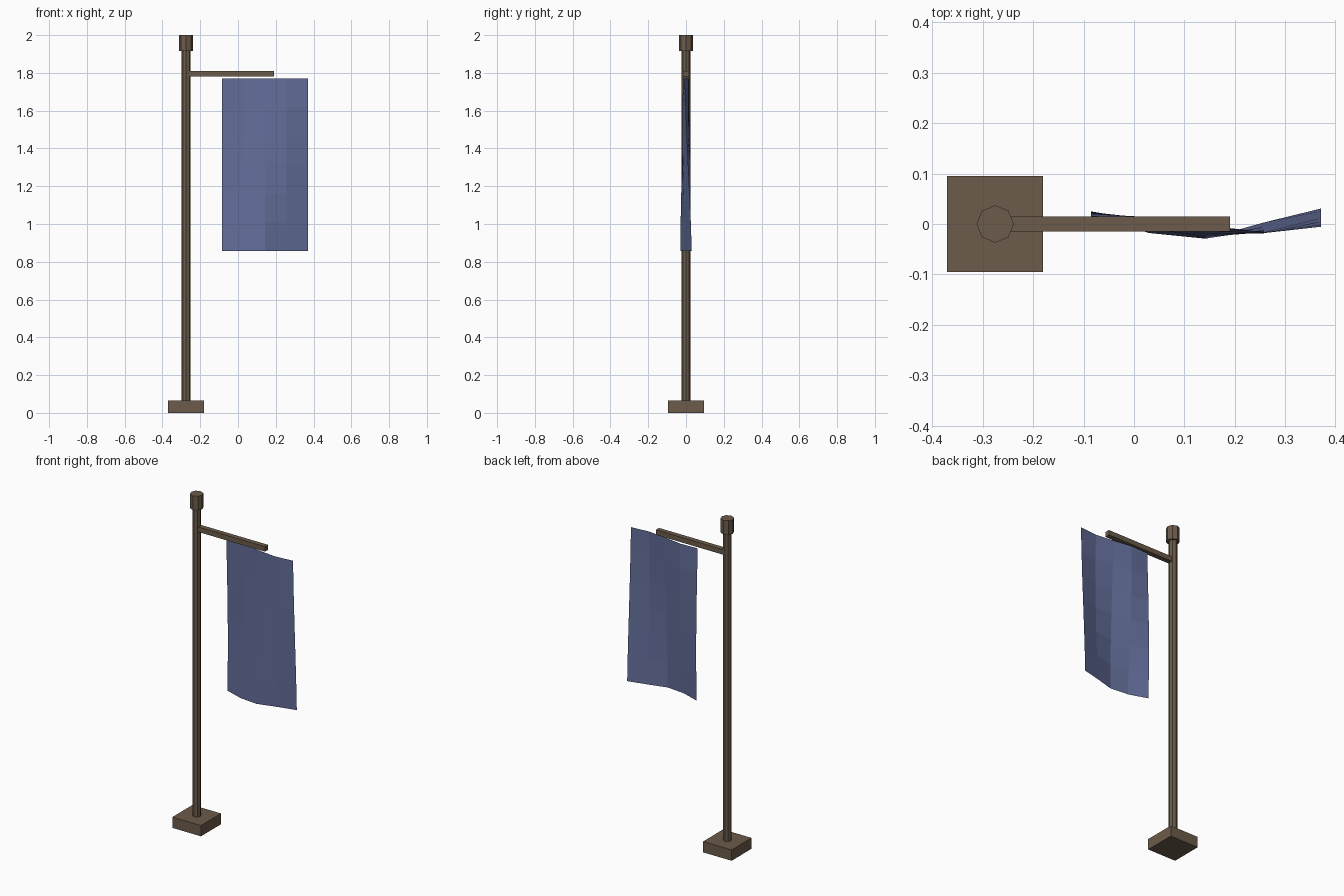
import bpy, bmesh, math

if "Cube" in bpy.data.objects:
    bpy.data.objects.remove(bpy.data.objects["Cube"])

POLE_X = -0.275


def material(name, rgb):
    m = bpy.data.materials.new(name)
    m.diffuse_color = (*rgb, 1)
    m.use_nodes = True
    m.node_tree.nodes["Principled BSDF"].inputs["Base Color"].default_value = m.diffuse_color
    return m


wood = material("brown_wood", (0.15, 0.105, 0.068))
cloth = material("blue_cloth", (0.125, 0.155, 0.32))


def box(name, x0, x1, half_y, z0, z1):
    bpy.ops.mesh.primitive_cube_add(size=1, location=((x0 + x1) / 2, 0, (z0 + z1) / 2))
    ob = bpy.context.object
    ob.name = name
    ob.scale = (x1 - x0, 2 * half_y, z1 - z0)
    ob.data.materials.append(wood)


def post(name, radius, z0, z1):
    bpy.ops.mesh.primitive_cylinder_add(vertices=8, radius=radius, depth=z1 - z0,
                                        location=(POLE_X, 0, (z0 + z1) / 2))
    ob = bpy.context.object
    ob.name = name
    ob.data.materials.append(wood)


# Wooden stand
box("base", -0.37, -0.18, 0.095, 0, 0.065)
post("pole", 0.024, 0.05, 1.93)
post("pole_cap", 0.037, 1.915, 2.0)
box("cross_arm", -0.265, 0.19, 0.015, 1.78, 1.81)

# Rippled banner sheet: the wave grows and shifts towards the hem
COLS, ROWS = 4, 6
bm = bmesh.new()
grid = []
for r in range(ROWS + 1):
    t = r / ROWS
    amp = 0.016 + 0.015 * t
    row = []
    for c in range(COLS + 1):
        phase = math.radians(40 + 75 * c + 100 * t)
        row.append(bm.verts.new((-0.085 + 0.455 * c / COLS,
                                 amp * math.sin(phase),
                                 1.77 - 0.912 * t)))
    grid.append(row)
for r in range(ROWS):
    for c in range(COLS):
        bm.faces.new((grid[r + 1][c], grid[r + 1][c + 1], grid[r][c + 1], grid[r][c]))
mesh = bpy.data.meshes.new("banner")
bm.to_mesh(mesh)
bm.free()
mesh.materials.append(cloth)
bpy.context.collection.objects.link(bpy.data.objects.new("banner", mesh))
